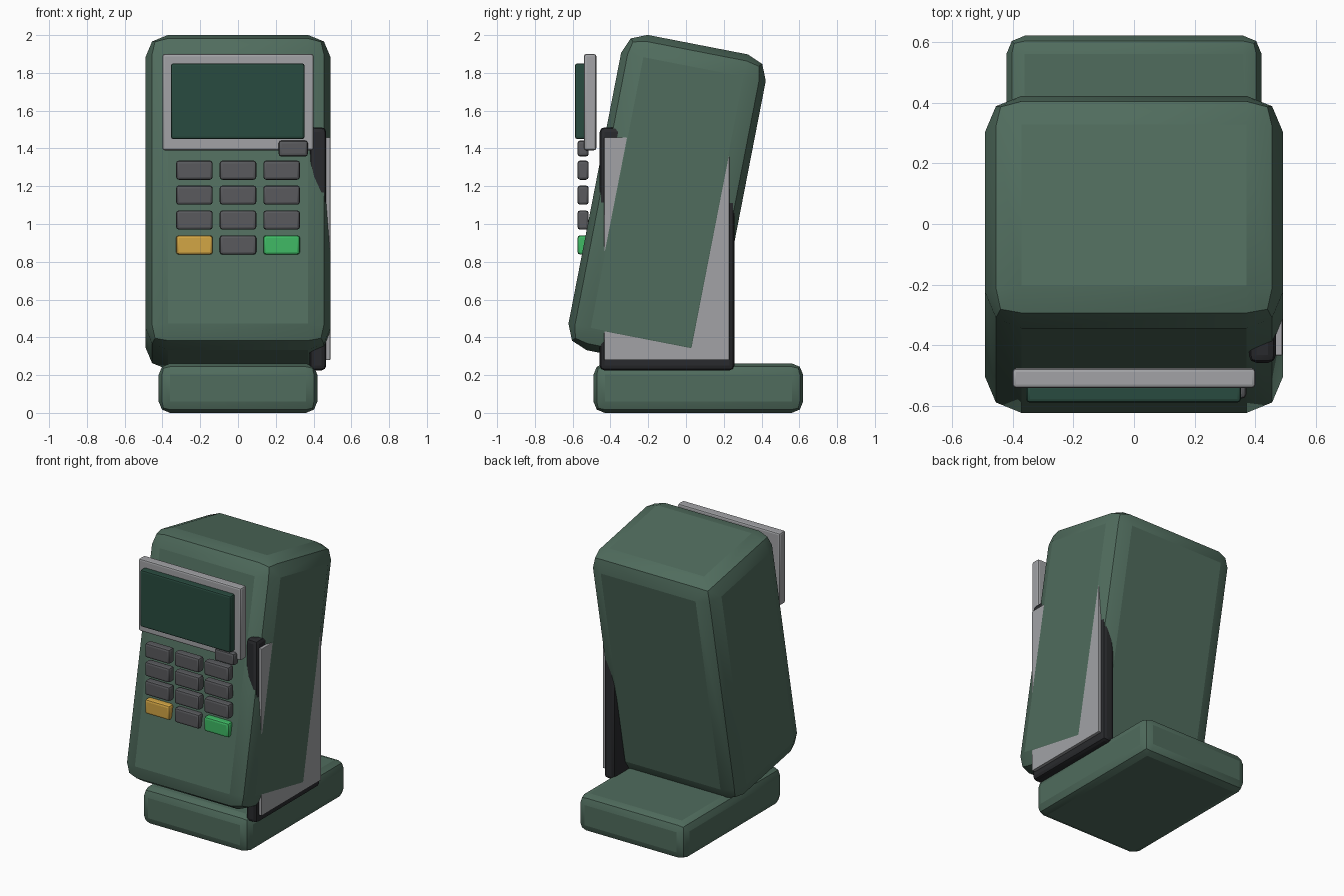
import bpy
import math
from mathutils import Matrix

if "Cube" in bpy.data.objects:
    bpy.data.objects.remove(bpy.data.objects["Cube"])


def material(name, rgb):
    m = bpy.data.materials.new(name)
    m.diffuse_color = (*rgb, 1)
    m.use_nodes = True
    m.node_tree.nodes["Principled BSDF"].inputs["Base Color"].default_value = m.diffuse_color
    return m


GREEN = material("green_plastic", (0.08, 0.15, 0.11))
GLASS = material("screen_glass", (0.022, 0.07, 0.05))
SILVER = material("silver", (0.36, 0.365, 0.38))
KEY = material("key_grey", (0.10, 0.102, 0.11))
AMBER = material("amber", (0.65, 0.38, 0.06))
LIME = material("bright_green", (0.05, 0.49, 0.13))
BLACK = material("black_plastic", (0.022, 0.023, 0.026))


def box(name, x, y, z, bevel, mat, tilt=0):
    """Bevelled box from (min, max) ranges, optionally tilted about x."""
    center = [(r[0] + r[1]) / 2 for r in (x, y, z)]
    size = [r[1] - r[0] for r in (x, y, z)]
    bpy.ops.mesh.primitive_cube_add(size=1, location=center)
    ob = bpy.context.object
    ob.name = name
    ob.data.transform(Matrix.Diagonal((*size, 1)))
    ob.rotation_euler.x = tilt
    ob.data.materials.append(mat)
    bpy.ops.object.shade_smooth_by_angle(angle=math.radians(30))
    mod = ob.modifiers.new("bevel", "BEVEL")
    mod.width = bevel
    mod.segments = 2
    bpy.ops.object.modifier_apply(modifier=mod.name)
    bpy.ops.object.shade_smooth_by_angle(angle=math.radians(30))
    return ob


# Foot and leaning housing
box("base", (-0.42, 0.42), (-0.49, 0.62), (0, 0.262), 0.06, GREEN)
box("housing", (-0.49, 0.49), (-0.49, 0.29), (0.265, 1.965), 0.12, GREEN,
    tilt=math.radians(-11))

# Display
box("screen_frame", (-0.4, 0.4), (-0.54, -0.475), (1.39, 1.9), 0.012, SILVER)
box("screen", (-0.355, 0.352), (-0.588, -0.53), (1.45, 1.85), 0.012, GLASS)

# Keypad: three columns, four rows
special = {(3, 0): AMBER, (3, 2): LIME}
for row in range(4):
    for col in range(3):
        cx, cz = (col - 1) * 0.231, 1.285 - row * 0.132
        box(f"key_{row}_{col}", (cx - 0.097, cx + 0.097), (-0.575, -0.515),
            (cz - 0.051, cz + 0.051), 0.015, special.get((row, col), KEY))
box("side_button", (0.215, 0.37), (-0.575, -0.515), (1.357, 1.442), 0.015, KEY)

# Card reader set into the right side
box("card_reader", (0.378, 0.467), (-0.457, 0.256), (0.225, 1.512), 0.025, BLACK)
box("reader_plate", (0.44, 0.4885), (-0.433, 0.23), (0.28, 1.458), 0.004, SILVER)
